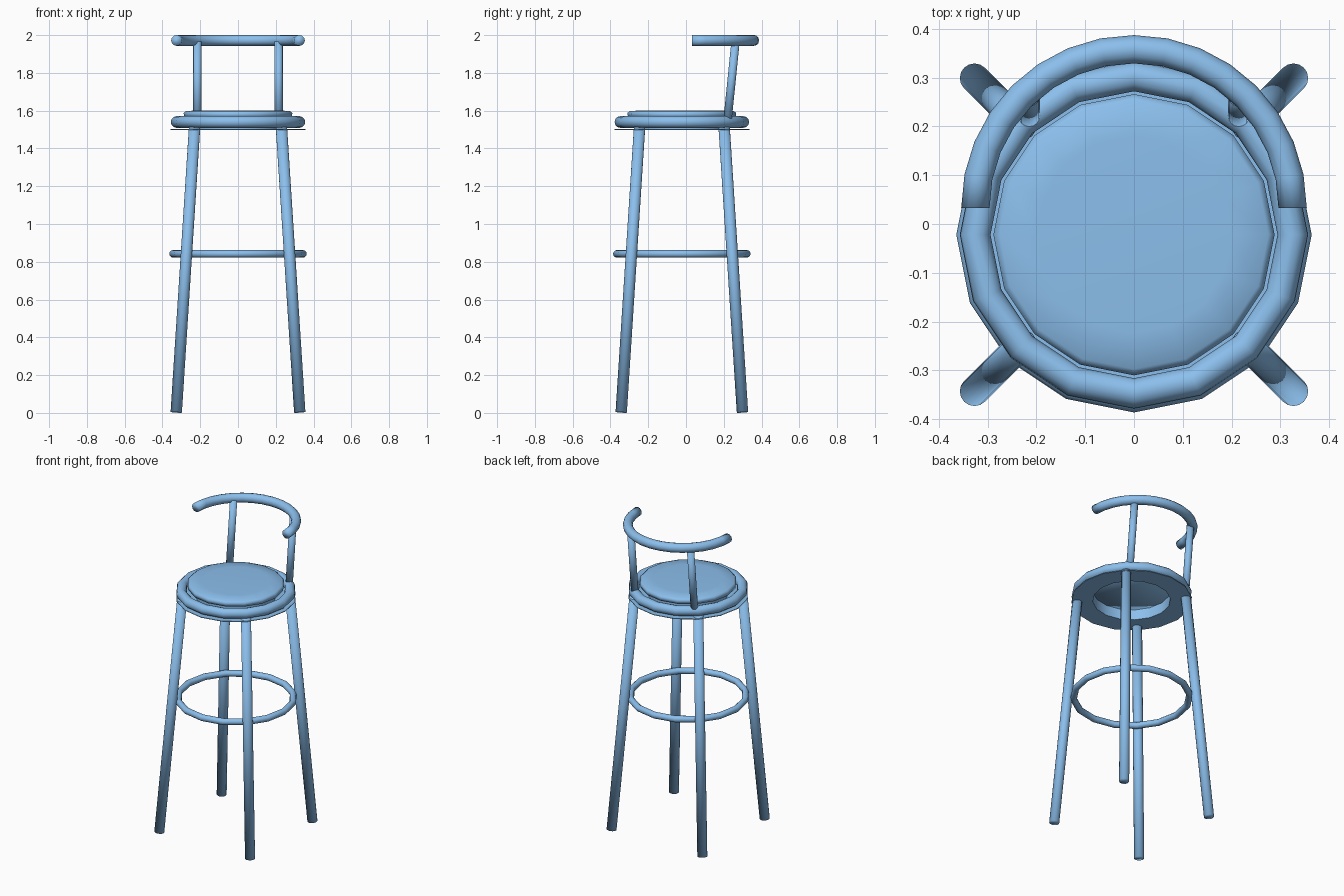
import bpy, bmesh, math
from mathutils import Vector

if "Cube" in bpy.data.objects:
    bpy.data.objects.remove(bpy.data.objects["Cube"])

CY = -0.022  # seat centre in y
blue = bpy.data.materials.new("blue_paint")
blue.diffuse_color = (0.26, 0.52, 0.84, 1)
blue.use_nodes = True
blue.node_tree.nodes["Principled BSDF"].inputs["Base Color"].default_value = blue.diffuse_color


def finish(bm, name, angle=180):
    bmesh.ops.recalc_face_normals(bm, faces=bm.faces)
    me = bpy.data.meshes.new(name)
    bm.to_mesh(me)
    bm.free()
    me.materials.append(blue)
    ob = bpy.data.objects.new(name, me)
    bpy.context.collection.objects.link(ob)
    bpy.ops.object.select_all(action='DESELECT')
    ob.select_set(True)
    bpy.context.view_layer.objects.active = ob
    bpy.ops.object.shade_smooth_by_angle(angle=math.radians(angle))
    return ob


def arc_tube(name, centre, major, minor, segs, sweep=2 * math.pi, sides=12):
    """Round tube along a circle or, capped, along part of one."""
    bm = bmesh.new()
    closed = sweep > 6.28
    rings = []
    for i in range(segs if closed else segs + 1):
        a = sweep * i / segs
        ring = []
        for j in range(sides):
            b = 2 * math.pi * j / sides
            r = major + minor * math.cos(b)
            ring.append(bm.verts.new(Vector(centre) + Vector(
                (r * math.cos(a), r * math.sin(a), minor * math.sin(b)))))
        rings.append(ring)
    for i in range(segs):
        p, q = rings[i], rings[(i + 1) % len(rings)]
        for j in range(sides):
            k = (j + 1) % sides
            bm.faces.new((p[j], p[k], q[k], q[j]))
    if not closed:
        bm.faces.new(rings[0])
        bm.faces.new(rings[-1])
    return finish(bm, name)


def rod(name, start, end, radius):
    """Straight round bar between two points."""
    a, b = Vector(start), Vector(end)
    bm = bmesh.new()
    bmesh.ops.create_cone(bm, cap_ends=True, segments=16, radius1=radius,
                          radius2=radius, depth=(b - a).length)
    ob = finish(bm, name)
    ob.location = (a + b) / 2
    ob.rotation_mode = 'QUATERNION'
    ob.rotation_quaternion = (b - a).to_track_quat('Z', 'Y')
    return ob


def lathe(name, profile, angle=180, segs=16):
    """Turned part around the seat axis."""
    bm = bmesh.new()
    vs = [bm.verts.new((r, CY, z)) for r, z in profile]
    es = [bm.edges.new(e) for e in zip(vs, vs[1:])]
    bmesh.ops.spin(bm, geom=vs + es, cent=(0, CY, 0), axis=(0, 0, 1),
                   angle=2 * math.pi, steps=segs)
    bmesh.ops.remove_doubles(bm, verts=bm.verts, dist=1e-4)
    return finish(bm, name, angle)


# Seat: cushion, rim and recessed underside with flat flange
lathe("seat_cushion", [(0, 1.565), (0.285, 1.565), (0.288, 1.588),
                       (0.275, 1.598), (0.2, 1.602), (0, 1.602)])
arc_tube("seat_rim", (0, CY, 1.54), 0.325, 0.031, 16)
lathe("seat_flange", [(0.357, 1.502), (0.357, 1.498), (0.23, 1.498),
                      (0.23, 1.566), (0.235, 1.566), (0.235, 1.502),
                      (0.357, 1.502)], 40)

# Splayed legs and foot ring
for sx, side in ((-1, "left"), (1, "right")):
    for sy, end in ((-1, "front"), (1, "back")):
        rod(f"{end}_{side}_leg", (sx * 0.327, CY + sy * 0.321, 0.003),
            (sx * 0.23, CY + sy * 0.224, 1.51), 0.03)
    # Backrest posts
    rod(f"{side}_back_post", (sx * 0.215, 0.219, 1.54),
        (sx * 0.215, 0.262, 1.965), 0.022)
arc_tube("foot_ring", (0, CY, 0.842), 0.344, 0.02, 16)

# Half-round back rail
arc_tube("back_rail", (0, 0.033, 1.972), 0.325, 0.029, 16, math.pi)
